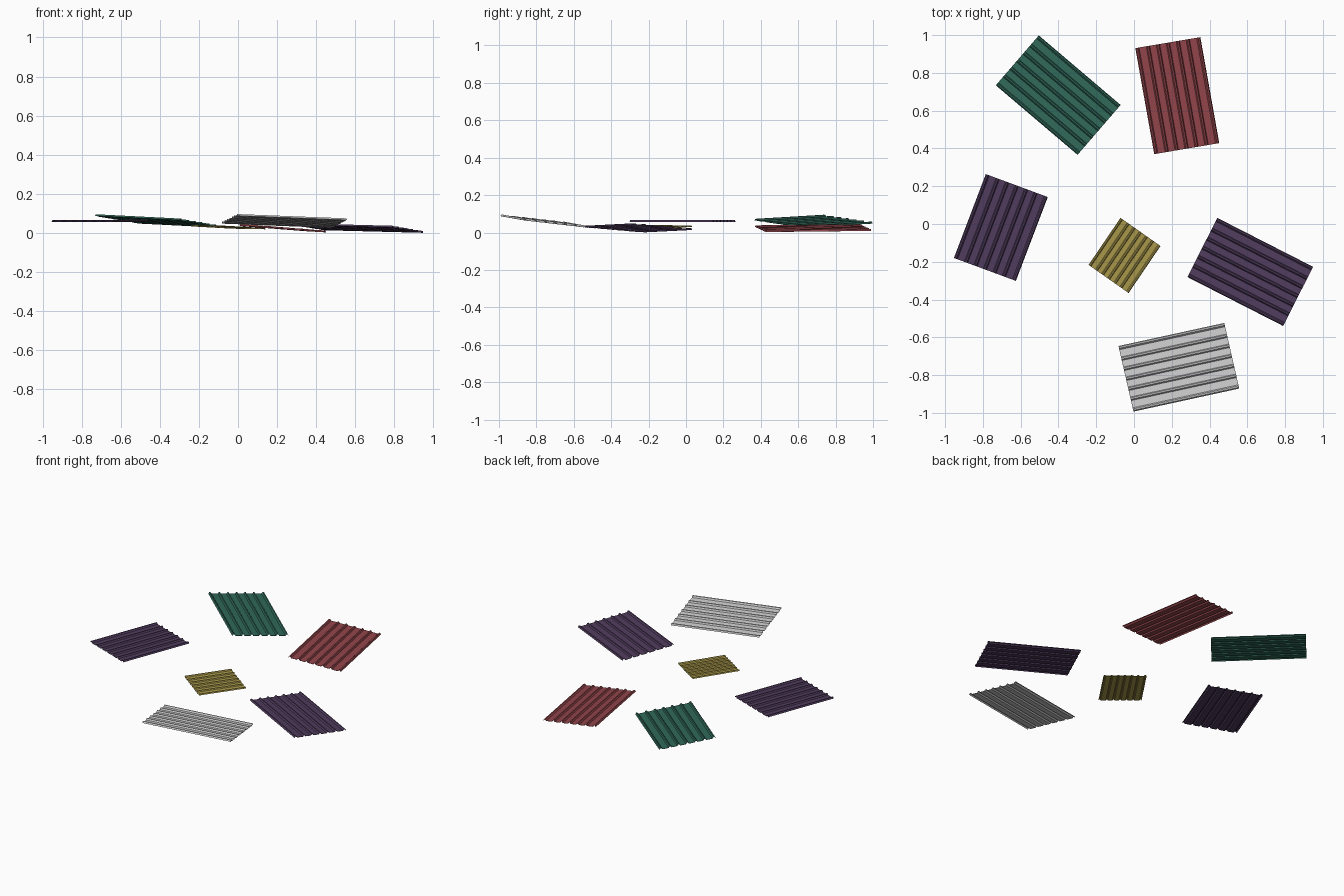
import bpy, bmesh
from mathutils import Vector

if "Cube" in bpy.data.objects:
    bpy.data.objects.remove(bpy.data.objects["Cube"])


def material(name, rgb):
    m = bpy.data.materials.new(name)
    m.diffuse_color = (*rgb, 1)
    m.use_nodes = True
    m.node_tree.nodes["Principled BSDF"].inputs["Base Color"].default_value = m.diffuse_color
    return m


GREEN = material("green_paint", (0.03, 0.14, 0.10))
RED = material("red_paint", (0.29, 0.06, 0.07))
PURPLE = material("purple_paint", (0.08, 0.045, 0.11))
YELLOW = material("yellow_paint", (0.40, 0.32, 0.07))

# Cross-section: wide flat pans between narrow trapezoid ribs (fractions of width)
PROFILE = [(0.0, 0), (0.015, 1), (0.035, 1), (0.055, 0)]
for k in range(1, 6):
    t = 0.04 + 0.92 * k / 6
    PROFILE += [(t - 0.026, 0), (t - 0.01, 1), (t + 0.01, 1), (t + 0.026, 0)]
PROFILE += [(0.945, 0), (0.965, 1), (0.985, 1), (1.0, 0)]


def sheet(name, corner, across, along, mat=None):
    """Corrugated sheet from a corner, the corner across the ribs and the one along them."""
    o, a, b = Vector(corner), Vector(across), Vector(along)
    u, v = a - o, b - o
    n = u.cross(v).normalized()
    if n.z < 0:
        n.negate()
    depth = 0.024 * u.length
    bm = bmesh.new()
    rows = []
    for s in (0, 1):
        rows.append([bm.verts.new(o + u * t + v * s + n * depth * (h - 0.5))
                     for t, h in PROFILE])
    for i in range(len(PROFILE) - 1):
        bm.faces.new((rows[0][i], rows[0][i + 1], rows[1][i + 1], rows[1][i]))
    for f in bm.faces:
        f.normal_update()
        if f.normal.z < 0:
            f.normal_flip()
    me = bpy.data.meshes.new(name)
    bm.to_mesh(me)
    bm.free()
    ob = bpy.data.objects.new(name, me)
    bpy.context.collection.objects.link(ob)
    if mat:
        me.materials.append(mat)
    solid = ob.modifiers.new("thickness", 'SOLIDIFY')
    solid.thickness = 0.0015
    solid.offset = 0
    return ob


# Scattered sheets, each tilted slightly
sheet("green_sheet", (-0.504, 0.998, 0.052), (-0.731, 0.735, 0.091), (-0.071, 0.63, 0.030), GREEN)
sheet("red_sheet", (0.008, 0.931, 0.040), (0.351, 0.989, 0.013), (0.108, 0.37, 0.034), RED)
sheet("purple_sheet_left", (-0.784, 0.264, 0.061), (-0.457, 0.143, 0.061), (-0.953, -0.18, 0.061), PURPLE)
sheet("yellow_sheet", (-0.071, 0.032, 0.034), (0.140, -0.116, 0.022), (-0.240, -0.217, 0.037), YELLOW)
sheet("purple_sheet_right", (0.441, 0.032, 0.018), (0.283, -0.28, 0.045), (0.948, -0.227, 0.005), PURPLE)
sheet("grey_sheet", (-0.082, -0.646, 0.052), (-0.003, -0.992, 0.092), (0.478, -0.524, 0.030))
